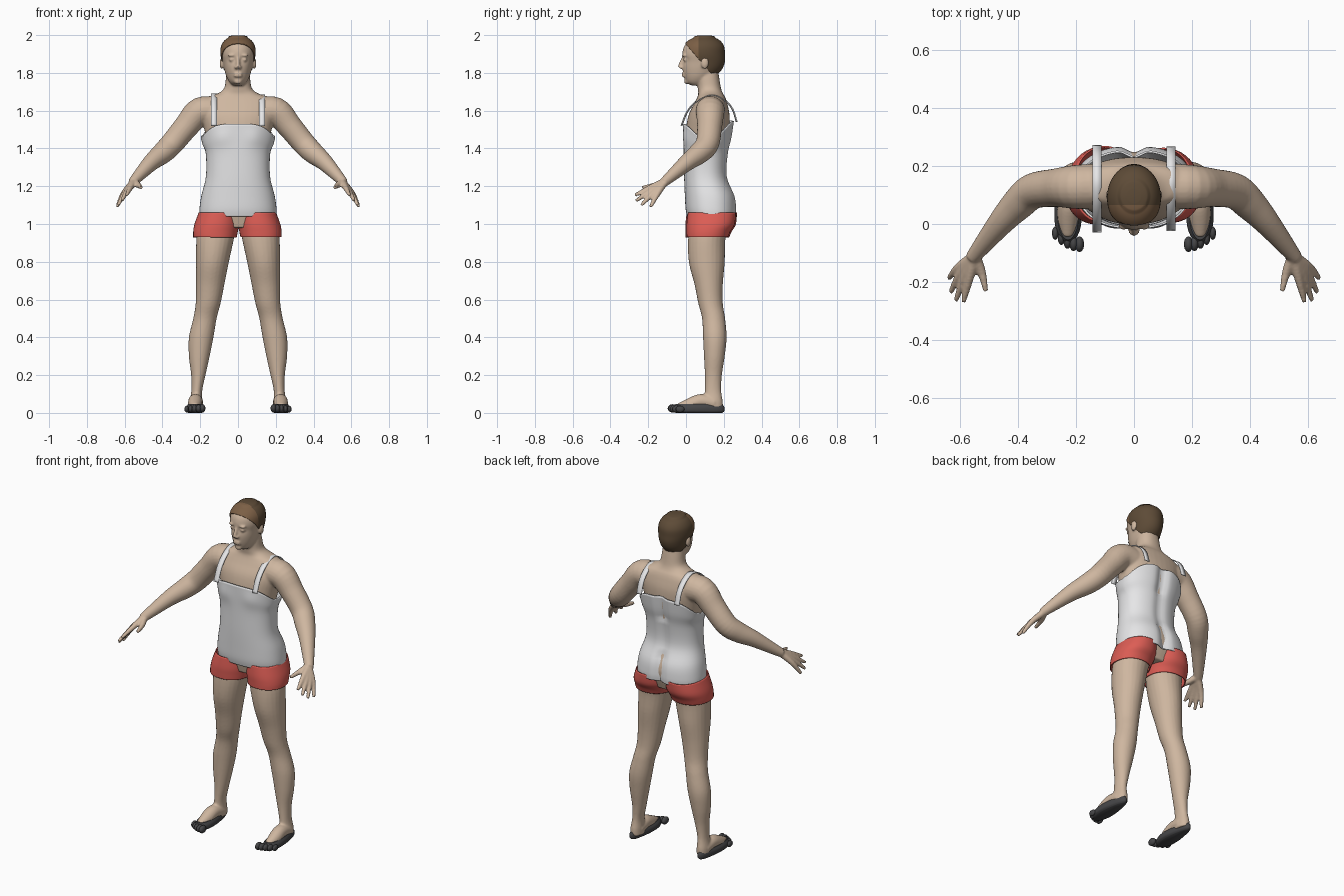
import bpy, bmesh
from math import cos, sin, pi, exp, copysign, radians
from mathutils import Vector, Matrix

if "Cube" in bpy.data.objects:
    bpy.data.objects.remove(bpy.data.objects["Cube"])


def material(name, *rgb):
    mat = bpy.data.materials.new(name)
    mat.use_nodes = True
    mat.diffuse_color = (*rgb, 1)
    mat.node_tree.nodes["Principled BSDF"].inputs["Base Color"].default_value = (*rgb, 1)
    return mat


SKIN = material("skin", 0.62, 0.47, 0.35)
WHITE = material("white cloth", 0.8, 0.8, 0.81)
RED = material("red cloth", 0.72, 0.11, 0.09)
DARK = material("dark shoe", 0.06, 0.06, 0.063)
HAIR = material("brown hair", 0.2, 0.115, 0.06)
HAIR_BACK = material("dark brown hair", 0.11, 0.07, 0.038)


def refine(rows, steps=5):
    """Pass a smooth curve through the rows."""
    out = []
    for i in range(len(rows) - 1):
        a, b, c, d = (rows[min(max(i + k, 0), len(rows) - 1)] for k in (-1, 0, 1, 2))
        for s in range(steps):
            t = s / steps
            out.append([q + t / 2 * (r - p + t * (2 * p - 5 * q + 4 * r - e + t * (3 * (q - r) + e - p)))
                        for p, q, r, e in zip(a, b, c, d)])
    return out + [list(rows[-1])]


def sweep(bm, rows, level=False, sides=24, caps=True, power=1.0, shape=None):
    """Skin rings (x, y, z, radius[, second radius]); level keeps them horizontal."""
    rows = refine(rows)
    rings = []
    for i, row in enumerate(rows):
        centre = Vector(row[:3])
        u, v = Vector((1, 0, 0)), Vector((0, 1, 0))
        if not level:
            ahead, behind = rows[min(i + 1, len(rows) - 1)], rows[max(i - 1, 0)]
            t = (Vector(ahead[:3]) - Vector(behind[:3])).normalized()
            u = Vector((0, 0, 1)).cross(t).normalized()
            v = t.cross(u)
        ring = []
        for k in range(sides):
            c, s = cos(2 * pi * k / sides), sin(2 * pi * k / sides)
            c, s = (copysign(abs(w) ** power, w) for w in (c, s))
            co = centre + u * c * row[3] + v * s * row[-1]
            if shape:
                shape(co)
            ring.append(bm.verts.new(co))
        rings.append(ring)
    for low, high in zip(rings, rings[1:]):
        for k in range(sides):
            j = (k + 1) % sides
            bm.faces.new((low[k], low[j], high[j], high[k]))
    if caps:
        bm.faces.new(rings[0][::-1])
        bm.faces.new(rings[-1])


def column(rows, grow=0.0):
    """Turn (z, half width, front y, back y[, centre x]) into level rings."""
    return [((r[4] if len(r) > 4 else 0), (r[2] + r[3]) / 2, r[0], r[1] + grow,
             (r[3] - r[2]) / 2 + grow) for r in rows]


def ball(bm, place, size):
    bmesh.ops.create_uvsphere(bm, u_segments=20, v_segments=12, radius=1,
                              matrix=Matrix.Translation(place) @ Matrix.Diagonal((*size, 1)))


def mirror(bm):
    copy = bmesh.ops.duplicate(bm, geom=bm.verts[:] + bm.edges[:] + bm.faces[:])["geom"]
    for v in copy:
        if isinstance(v, bmesh.types.BMVert):
            v.co.x *= -1


def finish(name, bm, *mats, thick=0):
    bmesh.ops.recalc_face_normals(bm, faces=bm.faces[:])
    mesh = bpy.data.meshes.new(name)
    for f in bm.faces:
        f.smooth = True
    bm.to_mesh(mesh)
    bm.free()
    mesh.set_sharp_from_angle(angle=radians(50))
    for m in mats:
        mesh.materials.append(m)
    obj = bpy.data.objects.new(name, mesh)
    bpy.context.collection.objects.link(obj)
    if thick:
        mod = obj.modifiers.new("thickness", "SOLIDIFY")
        mod.thickness, mod.offset = thick, -1
    return obj


# Body: one side of arm, hand, leg, foot and ear, then mirrored
body = bmesh.new()
sweep(body, [(.1, .13, 1.59, .08), (.2, .128, 1.595, .076), (.275, .125, 1.515, .066),
             (.35, .113, 1.425, .062), (.4, .07, 1.375, .057), (.46, .005, 1.325, .045),
             (.545, -.1, 1.235, .028), (.56, -.12, 1.22, .024)])
wrist = (.55, -.11, 1.225, .02)
fingers = [((.568, -.185, 1.195), (.59, -.27, 1.153)), ((.584, -.18, 1.18), (.616, -.265, 1.122)),
           ((.598, -.168, 1.168), (.634, -.237, 1.1)), ((.607, -.15, 1.16), (.64, -.188, 1.09)),
           ((.527, -.165, 1.205), (.512, -.233, 1.193))]
for knuckle, tip in fingers:
    sweep(body, [wrist, (*knuckle, .0155), (*tip, .009)], sides=12)
sweep(body, column([(1.03, .1, .03, .24, .105), (.93, .1, .012, .21, .12), (.8, .087, .015, .205, .135),
                    (.68, .075, .045, .195, .147), (.58, .066, .065, .195, .158),
                    (.5, .062, .085, .207, .175), (.4, .065, .09, .215, .195),
                    (.3, .055, .095, .205, .205), (.2, .038, .1, .19, .21),
                    (.12, .029, .1, .186, .218), (.06, .034, .095, .195, .222),
                    (.02, .034, .095, .195, .222)]), level=True)
sweep(body, [(.222, .15, .05, .038), (.225, .08, .062, .038), (.228, .02, .042, .036),
             (.229, -.04, .028, .022)])
ball(body, (.087, .1, 1.85), (.01, .02, .03))
# Closed eyes and brows
ball(body, (.033, -.003, 1.87), (.016, .012, .01))
ball(body, (.034, -.009, 1.893), (.024, .012, .006))
ball(body, (.01, -.026, 1.828), (.009, .01, .008))
mirror(body)

# Trunk and neck
sweep(body, column([(.98, .16, .04, .22), (1.1, .19, .015, .25), (1.25, .155, .005, .205), (1.4, .16, 0, .21),
                    (1.5, .178, 0, .228), (1.58, .2, .015, .23), (1.64, .2, .045, .218),
                    (1.672, .16, .06, .207), (1.692, .105, .065, .195), (1.72, .073, .062, .185),
                    (1.78, .063, .058, .175), (1.84, .055, .065, .165)]), level=True, sides=40, power=.9)


# Head with eye sockets
def sockets(co):
    if co.y < .08:
        co.y += .012 * exp(-((abs(co.x) - .033) / .018) ** 2 - ((co.z - 1.872) / .015) ** 2)


head = [(1.733, .026, .03, .09), (1.75, .044, .002, .12), (1.78, .061, -.01, .15), (1.82, .073, -.018, .185),
        (1.86, .08, -.018, .2), (1.9, .087, -.02, .2), (1.94, .084, -.01, .196), (1.97, .067, .016, .176),
        (1.987, .043, .05, .145), (1.993, .018, .08, .115)]
sweep(body, column(head), level=True, sides=64, shape=sockets)
# Nose, lips and chin
sweep(body, [(0, -.012, 1.885, .008), (0, -.025, 1.855, .01), (0, -.033, 1.828, .012)], sides=12)
for z in (1.783, 1.795):
    ball(body, (0, -.013, z), (.023, .01, .0055))
ball(body, (0, .006, 1.755), (.022, .016, .016))

skin = finish("body", body, SKIN)
blend = skin.modifiers.new("blend", "REMESH")
blend.mode, blend.voxel_size, blend.use_smooth_shade = "VOXEL", .006, True
soften = skin.modifiers.new("soften", "SMOOTH")
soften.factor, soften.iterations = .5, 4

# Hair: head shell trimmed along the hairline, darker behind
hair = bmesh.new()
sweep(hair, column(head, .006), level=True, sides=64)
for y, z, ny, nz in ((0, 1.95, .15, .13), (.13, 1.8, .03, .07)):
    bmesh.ops.bisect_plane(hair, geom=hair.verts[:] + hair.edges[:] + hair.faces[:],
                           plane_co=(0, y, z), plane_no=(0, -ny, -nz), clear_outer=True)
bmesh.ops.bisect_plane(hair, geom=hair.verts[:] + hair.edges[:] + hair.faces[:],
                       plane_co=(0, .065, 0), plane_no=(0, 1, 0))
for v in hair.verts:
    v.co.z += .006 * (v.co.z > 1.985)
for f in hair.faces:
    f.material_index = int(f.calc_center_median().y > .065)
finish("hair", hair, HAIR, HAIR_BACK, thick=.005)


# Top: curved upper edge, chest swell and a groove down the back
def fit(co):
    if co.y > .14:
        co.y -= .025 * exp(-(co.x / .03) ** 2) * (.5 + .5 * (co.z < 1.2 or co.z > 1.4))
    else:
        co.y -= .008 * exp(-((abs(co.x) - .09) / .05) ** 2 - ((co.z - 1.46) / .05) ** 2)
    if co.z > 1.37:
        drop = .45 * min(1, abs(co.x) / .19) ** 4
        co.z = 1.37 + (co.z - 1.37) * (1 - drop + .1 * (co.y > .14) * (1 - drop))


shirt = bmesh.new()
sweep(shirt, column([(1.04, .204, .006, .268), (1.08, .204, -.002, .27), (1.15, .194, -.006, .26),
                     (1.25, .17, -.01, .22), (1.37, .17, -.012, .225), (1.45, .186, -.014, .245),
                     (1.53, .197, -.016, .258)]),
      level=True, sides=72, caps=False, power=.88, shape=fit)
finish("tank_top", shirt, WHITE, thick=.007)

# Shoulder straps
straps = bmesh.new()
path = refine([(-.024, 1.52), (.01, 1.6), (.07, 1.66), (.14, 1.685), (.2, 1.66), (.245, 1.61), (.268, 1.54)])
pairs = [[straps.verts.new((x, y, z)) for x in (.112, .144)] for y, z in path]
for (a, b), (c, d) in zip(pairs, pairs[1:]):
    straps.faces.new((a, b, d, c))
mirror(straps)
finish("shoulder_straps", straps, WHITE, thick=.005)

# Shorts: two overlapping legs
shorts = bmesh.new()
sweep(shorts, column([(.93, .109, .004, .222, .122), (.96, .112, .003, .235, .119), (1.0, .112, .003, .258, .112),
                      (1.06, .1, .01, .264, .102)]), level=True, sides=40, caps=False, power=.92)
mirror(shorts)
finish("shorts", shorts, RED, thick=.006)


# Toe shoes: narrow heel, separate toes
def last(co):
    co.x = .228 + (co.x - .228) * (1 - .28 * max(0, min(1, (co.y + .02) / .15)))


shoes = bmesh.new()
sweep(shoes, column([(0, .042, -.055, .192, .228), (.01, .053, -.068, .203, .228), (.03, .053, -.066, .203, .228),
                     (.046, .042, -.055, .192, .228)]), level=True, sides=40, shape=last)
for k in range(5):
    ball(shoes, (.188 + .021 * k, -.07 + .004 * k * k * .6, .024 - .001 * k),
         (.0155 - .001 * k, .027 - .001 * k, .022 - .001 * k))
mirror(shoes)
finish("toe_shoes", shoes, DARK)
